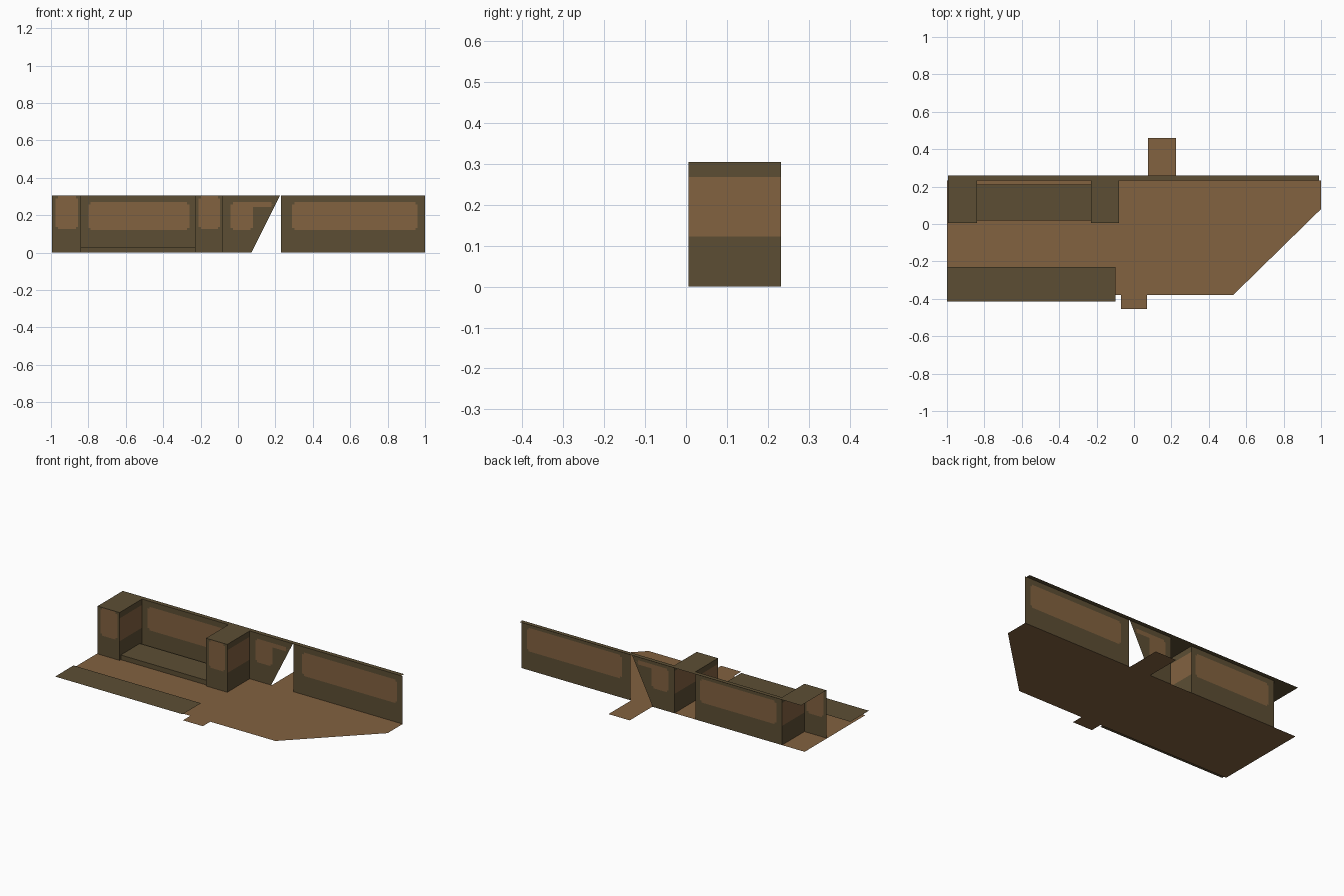
import bpy, bmesh
from mathutils import Vector

cube = bpy.data.objects.get("Cube")
if cube:
    bpy.data.objects.remove(cube)


def make_material(name, rgb):
    mat = bpy.data.materials.new(name)
    mat.use_nodes = True
    mat.diffuse_color = (*rgb, 1)
    mat.node_tree.nodes["Principled BSDF"].inputs["Base Color"].default_value = (*rgb, 1)
    return mat


GREEN = make_material("olive green", (0.107, 0.076, 0.034))
BROWN = make_material("earth brown", (0.225, 0.122, 0.051))

TOP = 0.305      # wall height
WALL = 0.232     # wall plane
FRONT = 0.006    # front of the pillars


def finish(name, bm, mats):
    mesh = bpy.data.meshes.new(name)
    bm.normal_update()
    bm.to_mesh(mesh)
    bm.free()
    for m in mats:
        mesh.materials.append(m)
    obj = bpy.data.objects.new(name, mesh)
    bpy.context.collection.objects.link(obj)
    return obj


def flat_sheet(name, outline, z, mat):
    bm = bmesh.new()
    bm.faces.new([bm.verts.new((x, y, z)) for x, y in outline])
    return finish(name, bm, [mat])


def rect(x0, x1, y0, y1):
    return [(x0, y0), (x1, y0), (x1, y1), (x0, y1)]


def panel(name, start, end, patches, cut=None, corner=0.012):
    """Upright sheet from start to end; patches are (u0, u1, z0, z1) brown areas."""
    start, end = Vector((*start, 0)), Vector((*end, 0))
    along = (end - start).normalized()
    length = (end - start).length
    bm = bmesh.new()
    bm.faces.new([bm.verts.new(p) for p in
                  (start, end, end + Vector((0, 0, TOP)), start + Vector((0, 0, TOP)))])

    def slice_at(co, no, clear=False):
        bmesh.ops.bisect_plane(bm, geom=bm.verts[:] + bm.edges[:] + bm.faces[:],
                               plane_co=co, plane_no=no, clear_outer=clear)

    for u0, u1, z0, z1 in patches:
        for u in (u0, u0 + corner, u1 - corner, u1):
            slice_at(start + along * u, along)
        for z in (z0, z0 + corner, z1 - corner, z1):
            slice_at((0, 0, z), (0, 0, 1))
    # Paint the patches, leaving their corners clipped
    for f in bm.faces:
        c = f.calc_center_median()
        u, z = (c - start).dot(along), c.z
        for u0, u1, z0, z1 in patches:
            du, dz = min(u - u0, u1 - u), min(z - z0, z1 - z)
            if du > 0 and dz > 0 and (du > corner or dz > corner):
                f.material_index = 1
    if cut:
        slice_at(*cut, clear=True)
    return finish(name, bm, [GREEN, BROWN])


# Floor with cut corner, and the two ramps
flat_sheet("floor", [(-1, -0.38), (0.53, -0.38), (1, 0.08), (1, WALL), (-1, WALL)], 0, BROWN)
flat_sheet("back_ramp", rect(0.075, 0.225, WALL, 0.46), 0, BROWN)
flat_sheet("front_ramp", rect(-0.07, 0.07, -0.455, -0.38), 0, BROWN)
flat_sheet("front_ledge", rect(-1, -0.1, -0.415, -0.23), 0.015, GREEN)

# Back walls
panel("long_wall", (0.23, WALL), (1, WALL), [(0.06, 0.73, 0.12, 0.27)])
panel("bay_wall", (-0.84, WALL), (-0.23, WALL), [(0.04, 0.58, 0.12, 0.27)])
panel("door_wall", (-0.08, WALL), (0.225, WALL),
      [(0.04, 0.16, 0.12, 0.27), (0.1, 0.27, 0.243, 0.27)],
      cut=((0.072, WALL, 0), (TOP, 0, -0.153)))
flat_sheet("wall_cap", rect(-0.995, 0.99, WALL, 0.26), TOP, GREEN)

# Pillars either side of the bay, open at the back
for label, x0, x1 in (("left", -0.23, -0.08), ("right", -0.995, -0.84)):
    width = x1 - x0
    panel(label + "_pillar_front", (x0, FRONT), (x1, FRONT),
          [(0.02, width - 0.015, 0.125, TOP - 0.003)])
    flat_sheet(label + "_pillar_top", rect(x0, x1, FRONT, WALL), TOP, GREEN)
for label, x in (("right_pillar_inner", -0.84), ("left_pillar_inner", -0.23),
                 ("left_pillar_outer", -0.08)):
    panel(label + "_side", (x, FRONT), (x, WALL), [(-0.05, 0.3, 0.122, 0.268)])

# Low step inside the bay
flat_sheet("bay_step_top", rect(-0.84, -0.23, 0.018, 0.21), 0.03, GREEN)
bm = bmesh.new()
bm.faces.new([bm.verts.new((x, 0.018, z)) for x, z in rect(-0.84, -0.23, 0, 0.03)])
finish("bay_step_front", bm, [GREEN])
